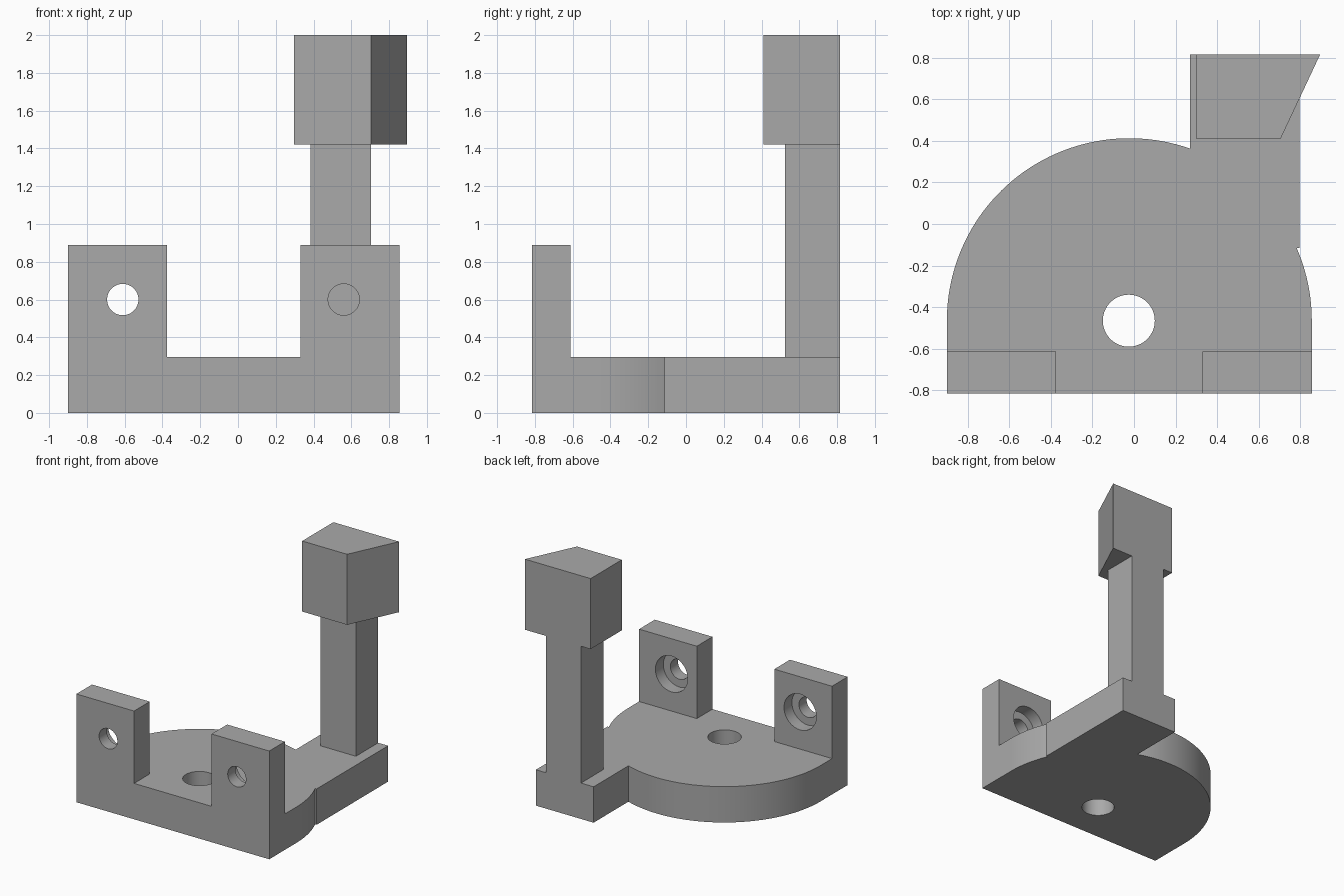
import bpy, bmesh, math
from mathutils import Matrix, Vector

if "Cube" in bpy.data.objects:
    bpy.data.objects.remove(bpy.data.objects["Cube"])

grey = bpy.data.materials.new("plain_grey")
grey.use_nodes = True
colour = (0.4, 0.4, 0.4, 1)
grey.diffuse_color = colour
grey.node_tree.nodes["Principled BSDF"].inputs["Base Color"].default_value = colour


def finish(name, bm):
    bmesh.ops.recalc_face_normals(bm, faces=bm.faces)
    mesh = bpy.data.meshes.new(name)
    bm.to_mesh(mesh)
    bm.free()
    mesh.materials.append(grey)
    ob = bpy.data.objects.new(name, mesh)
    bpy.context.collection.objects.link(ob)
    return ob


def prism(name, outline, z0, z1):
    bm = bmesh.new()
    face = bm.faces.new([bm.verts.new((x, y, z0)) for x, y in outline])
    top = bmesh.ops.extrude_face_region(bm, geom=[face])["geom"]
    bmesh.ops.translate(bm, vec=(0, 0, z1 - z0),
                        verts=[v for v in top if isinstance(v, bmesh.types.BMVert)])
    return finish(name, bm)


def box(name, x0, x1, y0, y1, z0, z1):
    return prism(name, [(x0, y0), (x1, y0), (x1, y1), (x0, y1)], z0, z1)


def cylinder(name, centre, radius, depth, along_y=False):
    bm = bmesh.new()
    turn = Matrix.Rotation(math.pi / 2 if along_y else 0, 4, 'X')
    bmesh.ops.create_cone(bm, cap_ends=True, segments=64, radius1=radius, radius2=radius,
                          depth=depth, matrix=Matrix.Translation(Vector(centre)) @ turn)
    return finish(name, bm)


def combine(target, other, operation):
    mod = target.modifiers.new(other.name, 'BOOLEAN')
    mod.operation, mod.solver, mod.object = operation, 'EXACT', other
    bpy.context.view_layer.objects.active = target
    bpy.ops.object.modifier_apply(modifier=mod.name)
    bpy.data.objects.remove(other)


# Base plate: rounded back, straight front, side arm reaching backwards
CX, CY, R = -0.0225, -0.465, 0.8775
FRONT, BACK, DECK = -0.815, 0.815, 0.295
ARM_L, ARM_R, ARM_FRONT = 0.27, 0.795, -0.115


def arc(a0, a1, n):
    steps = [a0 + (a1 - a0) * i / n for i in range(n + 1)]
    return [(CX + R * math.cos(a), CY + R * math.sin(a)) for a in steps]


outline = [(CX - R, FRONT), (CX + R, FRONT)]
outline += arc(0, math.asin((ARM_FRONT - CY) / R), 12)
outline += [(ARM_R, ARM_FRONT), (ARM_R, BACK), (ARM_L, BACK)]
outline += arc(math.acos((ARM_L - CX) / R), math.pi, 48)
bracket = prism("bracket", outline, 0, DECK)

# Two upright front tabs
for name, x0, x1 in (("right_tab", CX - R, -0.375), ("left_tab", 0.33, CX + R)):
    combine(bracket, box(name, x0, x1, FRONT, -0.612, 0, 0.89), 'UNION')

# Rear post and its slanted head block
combine(bracket, box("post", 0.385, 0.705, 0.525, BACK, 0.1, 1.5), 'UNION')
head = [(0.297, 0.41), (0.705, 0.41), (0.895, BACK), (0.297, BACK)]
combine(bracket, prism("head", head, 1.42, 2), 'UNION')

# Plate hole, then counterbored tab holes
combine(bracket, cylinder("plate_hole", (-0.025, CY, 0.15), 0.125, 0.8), 'DIFFERENCE')
for x in (-0.61, 0.56):
    combine(bracket, cylinder("bolt_hole", (x, -0.7, 0.6), 0.083, 0.4, True), 'DIFFERENCE')
    combine(bracket, cylinder("counterbore", (x, -0.615, 0.6), 0.147, 0.2, True), 'DIFFERENCE')

# Merge flush faces and smooth only the curved walls
bm = bmesh.new()
bm.from_mesh(bracket.data)
bmesh.ops.remove_doubles(bm, verts=bm.verts, dist=0.0001)
bmesh.ops.dissolve_limit(bm, angle_limit=math.radians(0.5), verts=bm.verts, edges=bm.edges)
bm.to_mesh(bracket.data)
bm.free()
bpy.ops.object.select_all(action='DESELECT')
bracket.select_set(True)
bpy.context.view_layer.objects.active = bracket
bpy.ops.object.shade_smooth_by_angle(angle=math.radians(20))
